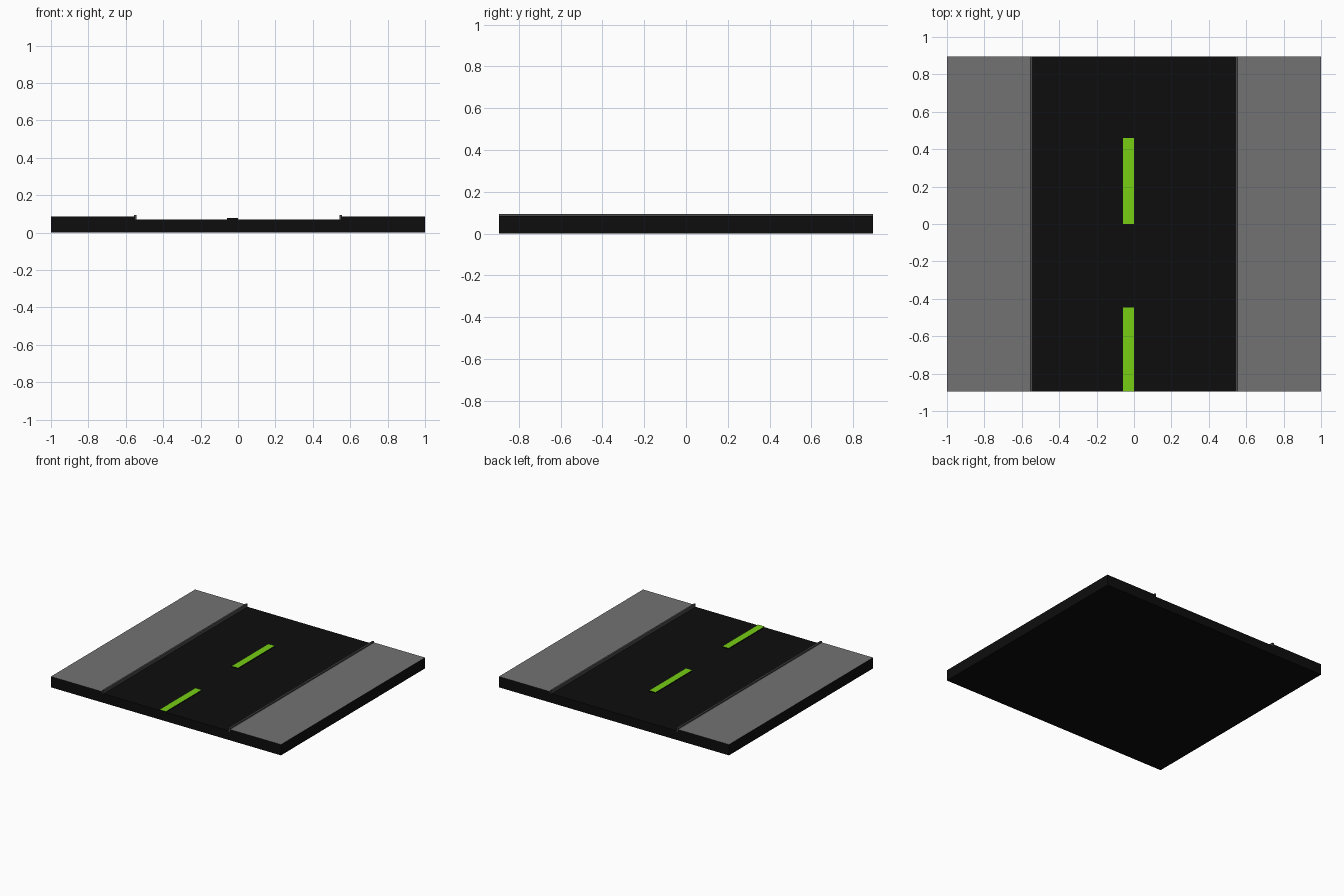
import bpy, bmesh

if "Cube" in bpy.data.objects:
    bpy.data.objects.remove(bpy.data.objects["Cube"])

HALF_Y = 0.895


def material(name, rgb):
    m = bpy.data.materials.new(name)
    m.diffuse_color = (*rgb, 1)
    m.use_nodes = True
    m.node_tree.nodes["Principled BSDF"].inputs["Base Color"].default_value = m.diffuse_color
    return m


ASPHALT = material("asphalt", (0.004, 0.004, 0.004))
PAVING = material("paving", (0.17, 0.17, 0.17))
KERB = material("kerb_stone", (0.07, 0.07, 0.07))
PAINT = material("lane_paint", (0.18, 0.61, 0.007))


def extrude_profile(name, profile, y0, y1, mats):
    """Extrude a closed xz profile along y."""
    bm = bmesh.new()
    face = bm.faces.new([bm.verts.new((x, y0, z)) for x, z in profile])
    out = bmesh.ops.extrude_face_region(bm, geom=[face], use_keep_orig=True)
    moved = [g for g in out["geom"] if isinstance(g, bmesh.types.BMVert)]
    bmesh.ops.translate(bm, verts=moved, vec=(0, y1 - y0, 0))
    bmesh.ops.recalc_face_normals(bm, faces=bm.faces)
    # a second material goes on the upward faces only
    for f in bm.faces:
        f.material_index = len(mats) - 1 if f.normal.z > 0.9 else 0
    mesh = bpy.data.meshes.new(name)
    bm.to_mesh(mesh)
    bm.free()
    for m in mats:
        mesh.materials.append(m)
    ob = bpy.data.objects.new(name, mesh)
    bpy.context.collection.objects.link(ob)
    return ob


def bar(name, x0, x1, z0, z1, y0, y1, mats):
    return extrude_profile(name, [(x0, z0), (x1, z0), (x1, z1), (x0, z1)], y0, y1, mats)


# Road bed
bar("road_bed", -0.55, 0.55, 0, 0.071, -HALF_Y, HALF_Y, [ASPHALT])

# Raised pavements and kerbs on both sides
for side, s in (("left", -1), ("right", 1)):
    bar(f"{side}_pavement", *sorted((s * 0.55, s)), 0, 0.085, -HALF_Y, HALF_Y,
        [ASPHALT, PAVING])
    bar(f"{side}_kerb", *sorted((s * 0.543, s * 0.557)), 0.068, 0.095,
        -HALF_Y, HALF_Y, [KERB])

# Dashed lane markings
for i, (y0, y1) in enumerate(((-HALF_Y, -0.447), (0.0, 0.46))):
    bar(f"lane_dash_{i + 1}", -0.058, 0.0, 0.068, 0.077, y0, y1, [ASPHALT, PAINT])
